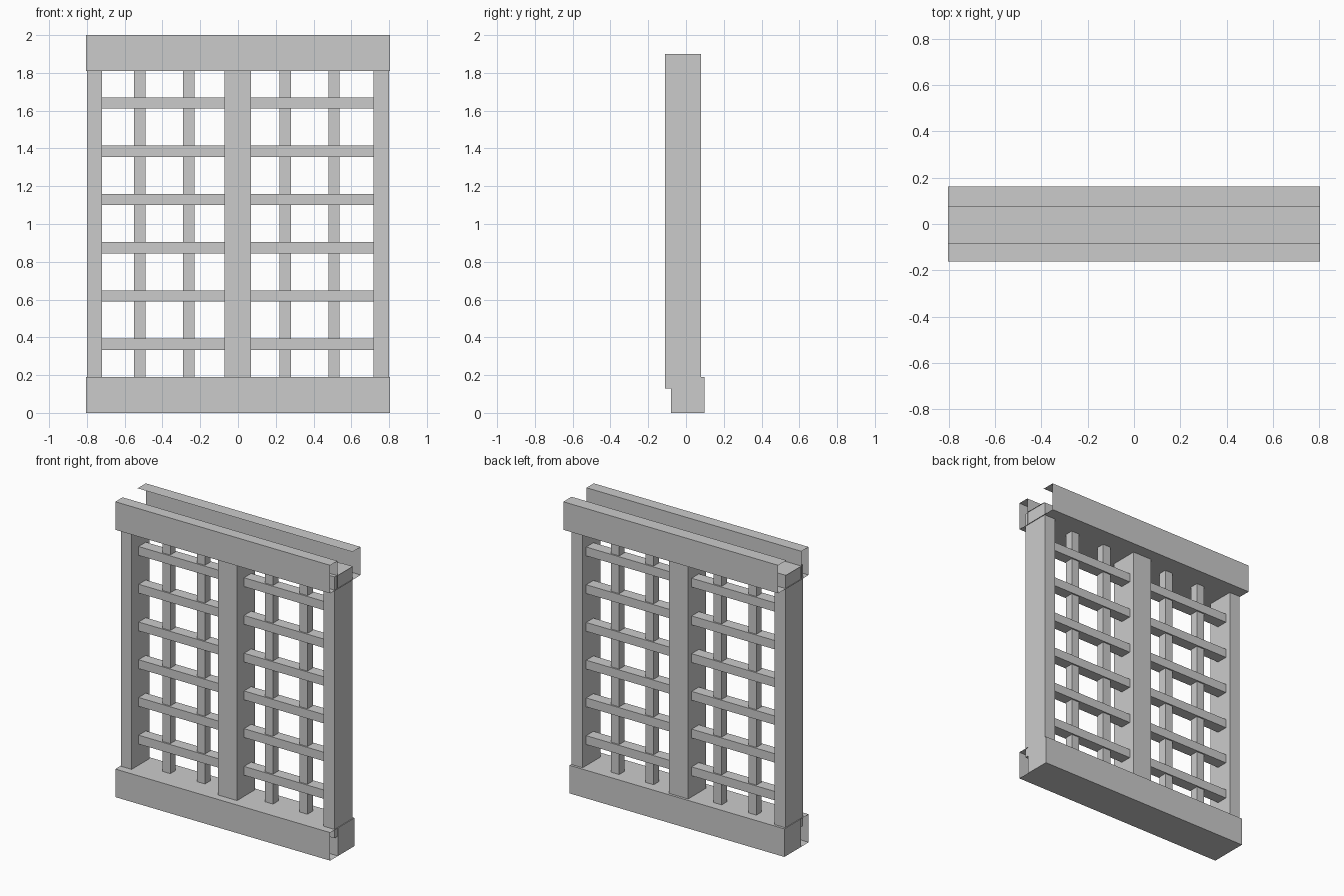
import bpy

if "Cube" in bpy.data.objects:
    bpy.data.objects.remove(bpy.data.objects["Cube"])

HALF = 0.805  # half length of the rails


def box(name, x0, x1, y0, y1, z0, z1):
    """Closed box between two corners."""
    pts = [(y0, z0), (y1, z0), (y1, z1), (y0, z1)]
    verts = [(x, y, z) for x in (x0, x1) for y, z in pts]
    faces = [(0, 3, 2, 1), (4, 5, 6, 7)]
    faces += [(i, (i + 1) % 4, (i + 1) % 4 + 4, i + 4) for i in range(4)]
    return add(name, verts, faces)


def sheet(name, profile):
    """Thin open-ended sheet: a (y, z) profile swept along x."""
    n = len(profile)
    verts = [(x, y, z) for x in (-HALF, HALF) for y, z in profile]
    faces = [(i, i + 1, i + 1 + n, i + n) for i in range(n - 1)]
    return add(name, verts, faces)


def add(name, verts, faces):
    mesh = bpy.data.meshes.new(name)
    mesh.from_pydata(verts, [], faces)
    mesh.update()
    obj = bpy.data.objects.new(name, mesh)
    bpy.context.collection.objects.link(obj)
    return obj


# bottom rail: solid core with an open-ended front casing
box("bottom_rail_core", -HALF, HALF, -0.08, 0.097, 0, 0.19)
sheet("bottom_rail_casing", [(-0.08, 0), (-0.163, 0), (-0.163, 0.19), (-0.08, 0.19)])

# top rail: front hollow casing, underside, back channel and recessed floor
sheet("top_rail_front", [(-0.085, 1.81), (-0.085, 2), (-0.163, 2), (-0.163, 1.81)])
sheet("top_rail_back", [(-0.163, 1.81), (0.163, 1.81), (0.163, 2), (0.075, 2)])
sheet("top_rail_floor", [(-0.085, 1.9), (0.075, 1.9)])

# upright posts
for name, x0, x1 in (("left_post", -0.8, -0.72), ("centre_post", -0.072, 0.07),
                     ("right_post", 0.718, 0.8)):
    box(name, x0, x1, -0.11, 0.08, 0.13, 1.9)

# thin vertical lattice bars
for i, x in enumerate((-0.52, -0.26, 0.25, 0.508)):
    box(f"vertical_bar_{i}", x - 0.03, x + 0.03, -0.025, 0.032, 0.17, 1.83)

# horizontal lattice bars in both panels
for i in range(6):
    z = 0.363 + i * 0.2555
    box(f"left_slat_{i}", -0.72, -0.072, -0.035, 0.042, z - 0.03, z + 0.03)
    box(f"right_slat_{i}", 0.07, 0.718, -0.035, 0.042, z - 0.03, z + 0.03)
